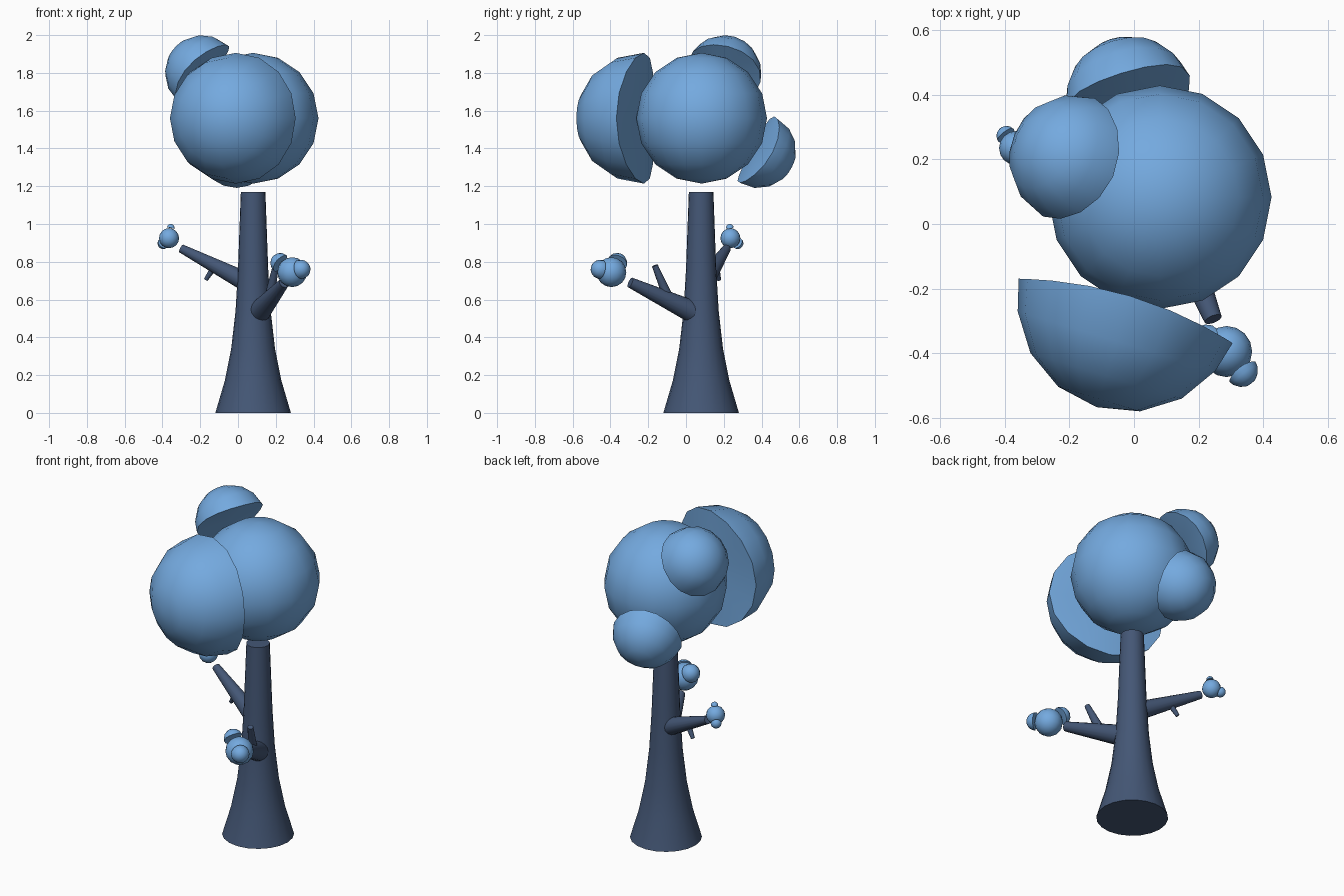
import bpy, bmesh, math
from mathutils import Vector, Matrix

if "Cube" in bpy.data.objects:
    bpy.data.objects.remove(bpy.data.objects["Cube"])


def material(name, rgb):
    m = bpy.data.materials.new(name)
    m.diffuse_color = (*rgb, 1)
    m.use_nodes = True
    m.node_tree.nodes["Principled BSDF"].inputs["Base Color"].default_value = m.diffuse_color
    return m


LEAF = material("leaf blue", (0.175, 0.40, 0.74))
BARK = material("bark navy", (0.058, 0.095, 0.18))


def finish(name, bm, mat):
    bmesh.ops.recalc_face_normals(bm, faces=bm.faces)
    me = bpy.data.meshes.new(name)
    bm.to_mesh(me)
    bm.free()
    for p in me.polygons:
        p.use_smooth = True
    me.set_sharp_from_angle(angle=math.radians(40))
    me.materials.append(mat)
    ob = bpy.data.objects.new(name, me)
    bpy.context.collection.objects.link(ob)
    return ob


def ball(name, centre, r):
    bm = bmesh.new()
    bmesh.ops.create_uvsphere(bm, u_segments=16, v_segments=8, radius=r,
                              matrix=Matrix.Translation(centre))
    return finish(name, bm, LEAF)


def half_ball(name, centre, r, target):
    """Half sphere whose slightly bent cut side faces the target point."""
    c = Vector(centre)
    n = (Vector(target) - c).normalized()
    side = Vector((0, 0, 1)).cross(n).normalized()
    up = n.cross(side)
    bm = bmesh.new()
    bmesh.ops.create_uvsphere(bm, u_segments=16, v_segments=8, radius=r)
    bmesh.ops.delete(bm, geom=[v for v in bm.verts if v.co.z > r * 0.05], context='VERTS')
    rim = [e for e in bm.edges if e.is_boundary]
    for v in {v for e in rim for v in e.verts}:
        v.co.z = r * (0.04 - 0.14 * (v.co.x / r) ** 2)
    hub = bm.verts.new((0, 0, 0.02 * r))
    for e in rim:
        bm.faces.new((e.verts[0], e.verts[1], hub))
    rot = Matrix((side, up, n)).transposed().to_4x4()
    bm.transform(Matrix.Translation(c) @ rot)
    return finish(name, bm, LEAF)


def limb(name, a, b, r1, r2, sides=16):
    a, b = Vector(a), Vector(b)
    d = b - a
    bm = bmesh.new()
    bmesh.ops.create_cone(bm, cap_ends=True, segments=sides, radius1=r1, radius2=r2,
                          depth=d.length)
    rot = d.to_track_quat('Z', 'Y').to_matrix().to_4x4()
    bm.transform(Matrix.Translation((a + b) / 2) @ rot)
    return finish(name, bm, BARK)


def cluster(name, centre, r, lobes):
    ball(name + "_main", centre, r)
    for i, (c, lr) in enumerate(lobes):
        half_ball(f"{name}_lobe_{i + 1}", c, lr, centre)


# Flared trunk: stacked rings
profile = [(0.2, 0), (0.15, 0.17), (0.116, 0.34), (0.093, 0.54), (0.08, 0.76), (0.065, 1.17)]
bm = bmesh.new()
rings = []
for r, z in profile:
    rings.append([bm.verts.new((0.08 + r * math.cos(k * math.tau / 20),
                                0.08 + r * math.sin(k * math.tau / 20), z)) for k in range(20)])
for lo, hi in zip(rings, rings[1:]):
    for k in range(20):
        j = (k + 1) % 20
        bm.faces.new((lo[k], lo[j], hi[j], hi[k]))
bm.faces.new(rings[0])
bm.faces.new(rings[-1])
finish("trunk", bm, BARK)

# Branches and twigs
limb("front_branch", (0.112, 0.035, 0.535), (0.245, -0.295, 0.69), 0.06, 0.028)
limb("front_twig", (0.165, -0.09, 0.60), (0.2, -0.165, 0.78), 0.028, 0.016, 12)
limb("back_branch", (0.05, 0.095, 0.69), (-0.30, 0.215, 0.87), 0.053, 0.023)
limb("back_twig", (-0.115, 0.155, 0.79), (-0.17, 0.175, 0.705), 0.02, 0.011, 12)

# Foliage
cluster("crown", (0.08, 0.083, 1.56), 0.346, [
    ((-0.016, -0.236, 1.56), 0.346),
    ((-0.187, 0.2, 1.80), 0.2),
    ((-0.013, 0.383, 1.39), 0.2),
])
cluster("front_tuft", (0.287, -0.395, 0.745), 0.079, [
    ((0.333, -0.454, 0.76), 0.051),
    ((0.225, -0.365, 0.793), 0.054),
])
cluster("back_tuft", (-0.365, 0.235, 0.925), 0.053, [
    ((-0.395, 0.273, 0.898), 0.031),
    ((-0.356, 0.232, 0.979), 0.021),
])
